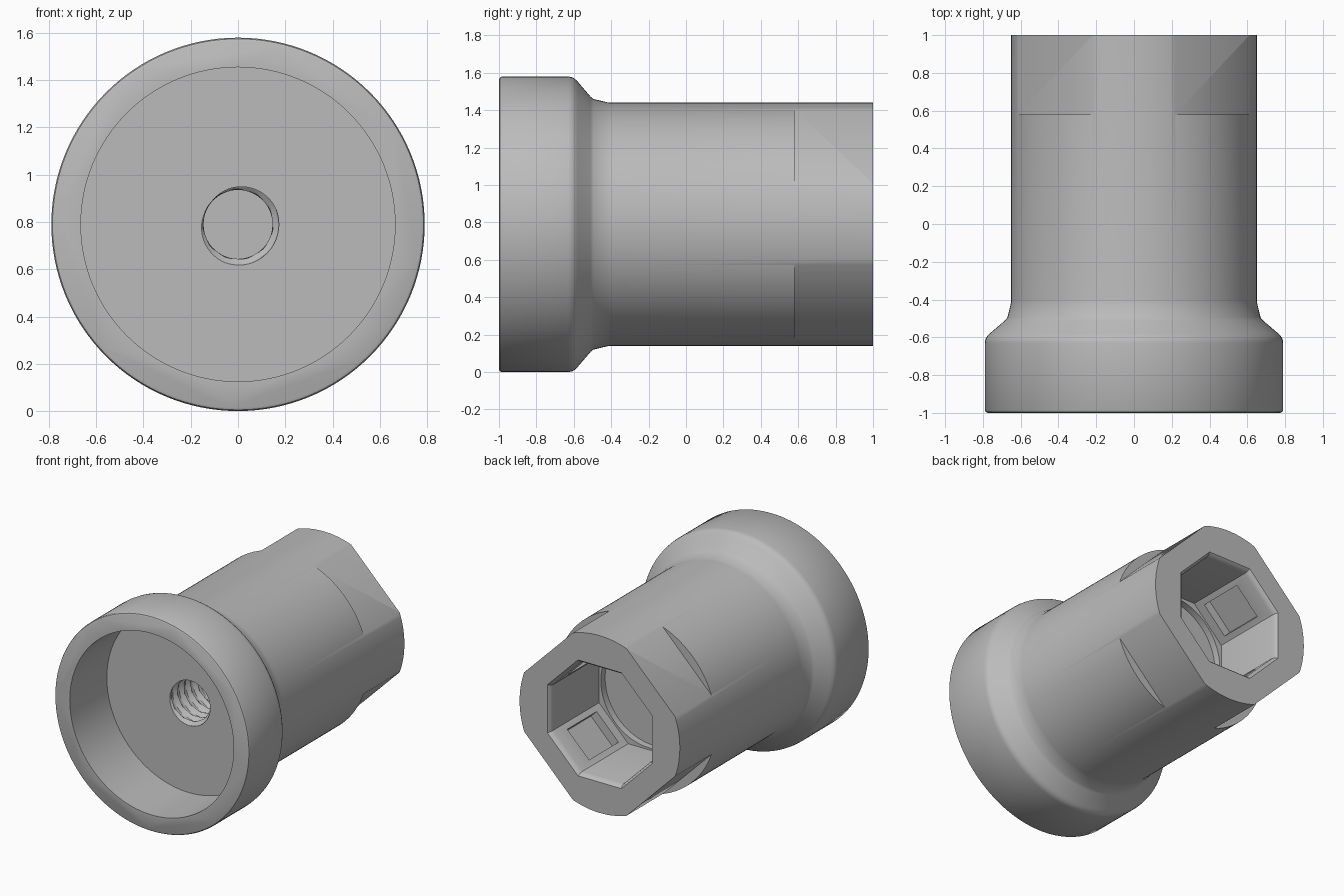
import bpy
import bmesh
import math
from mathutils import Matrix, Vector

old = bpy.data.objects.get("Cube")
if old:
    bpy.data.objects.remove(old, do_unlink=True)

AXIS_Z = 0.79
metal = bpy.data.materials.new("plain grey metal")
metal.use_nodes = True
grey = (0.5, 0.5, 0.5, 1)
metal.diffuse_color = grey
metal.node_tree.nodes["Principled BSDF"].inputs["Base Color"].default_value = grey


def make(name, bm):
    bmesh.ops.recalc_face_normals(bm, faces=bm.faces[:])
    mesh = bpy.data.meshes.new(name)
    bm.to_mesh(mesh)
    bm.free()
    mesh.materials.append(metal)
    obj = bpy.data.objects.new(name, mesh)
    bpy.context.collection.objects.link(obj)
    return obj


def loft(name, stations, sides, radius, phase=0.0):
    """Capped rings along the y axis; radius(station, angle) gives the shape."""
    bm = bmesh.new()
    rings = []
    for st in stations:
        ring = []
        for i in range(sides):
            a = 2 * math.pi * i / sides + phase
            r = radius(st, a)
            ring.append(bm.verts.new((r * math.cos(a), st[0], AXIS_Z + r * math.sin(a))))
        rings.append(ring)
    for low, high in zip(rings, rings[1:]):
        for i in range(sides):
            j = (i + 1) % sides
            bm.faces.new((low[i], low[j], high[j], high[i]))
    bm.faces.new(rings[0])
    bm.faces.new(rings[-1])
    return make(name, bm)


def turned(name, profile, sides=128, phase=0.0):
    return loft(name, profile, sides, lambda st, a: st[1], phase)


def diagonal_box(name, quarter, near, far, width, y0, y1):
    """Box on a diagonal of the section, from near to far off the axis."""
    bm = bmesh.new()
    bmesh.ops.create_cube(bm, size=1)
    bmesh.ops.scale(bm, vec=Vector((far - near, y1 - y0, width)), verts=bm.verts)
    bmesh.ops.translate(bm, vec=Vector(((near + far) / 2, (y0 + y1) / 2, 0)), verts=bm.verts)
    turn = Matrix.Rotation(math.radians(45 + 90 * quarter), 4, 'Y')
    bmesh.ops.transform(bm, matrix=Matrix.Translation((0, 0, AXIS_Z)) @ turn, verts=bm.verts)
    return make(name, bm)


# Turned outer body with flared front collar
body = turned("socket_body", [
    (-1, .775), (-.995, .785), (-.985, .79), (-.63, .79), (-.61, .787),
    (-.595, .778), (-.58, .764), (-.51, .682), (-.495, .67), (-.42, .652),
    (-.40, .65), (1, .65)])

# Round front recess
cutters = [turned("front_recess_cutter", [(-1.1, .665), (-.57, .665)])]


# Threaded blind hole in the recess floor
def thread_radius(st, a):
    turn = (st[0] / .075 - a / (2 * math.pi)) % 1
    return .145 + .028 * min(1, max(0, 1.6 - 3.2 * abs(turn - .5)))


steps = 72
cutters.append(loft("thread_cutter",
                    [(-.60 + .5 * i / steps,) for i in range(steps + 1)], 48, thread_radius))

# Eight-sided rear pocket with softened mouth, and shallow round seat
k = 1 / math.cos(math.pi / 8)
cutters.append(turned("octagon_pocket_cutter", [
    (1.05, .425 * k), (1, .425 * k), (.985, .412 * k), (.96, .405 * k),
    (.43, .405 * k)], 8, math.pi / 8))
cutters.append(turned("round_seat_cutter", [(.5, .39), (.38, .39)], 96))

# Outer wrench flats and inner catch pockets on the four diagonals
for q in range(4):
    cutters.append(diagonal_box("wrench_flat_cutter", q, .587, .9, 1, .58, 1.1))
    cutters.append(diagonal_box("catch_pocket_cutter", q, .35, .47, .25, .5, .84))

# Cut the body, then drop the cutters
for c in cutters:
    mod = body.modifiers.new(c.name, 'BOOLEAN')
    mod.operation = 'DIFFERENCE'
    mod.solver = 'EXACT'
    mod.object = c
    c.hide_render = True
bpy.context.view_layer.update()
result = bpy.data.meshes.new_from_object(
    body.evaluated_get(bpy.context.evaluated_depsgraph_get()))
body.modifiers.clear()
body.data = result
body.data.materials.clear()
body.data.materials.append(metal)
for c in cutters:
    bpy.data.objects.remove(c, do_unlink=True)

bpy.context.view_layer.objects.active = body
body.select_set(True)
bpy.ops.object.shade_smooth_by_angle(angle=math.radians(28))
